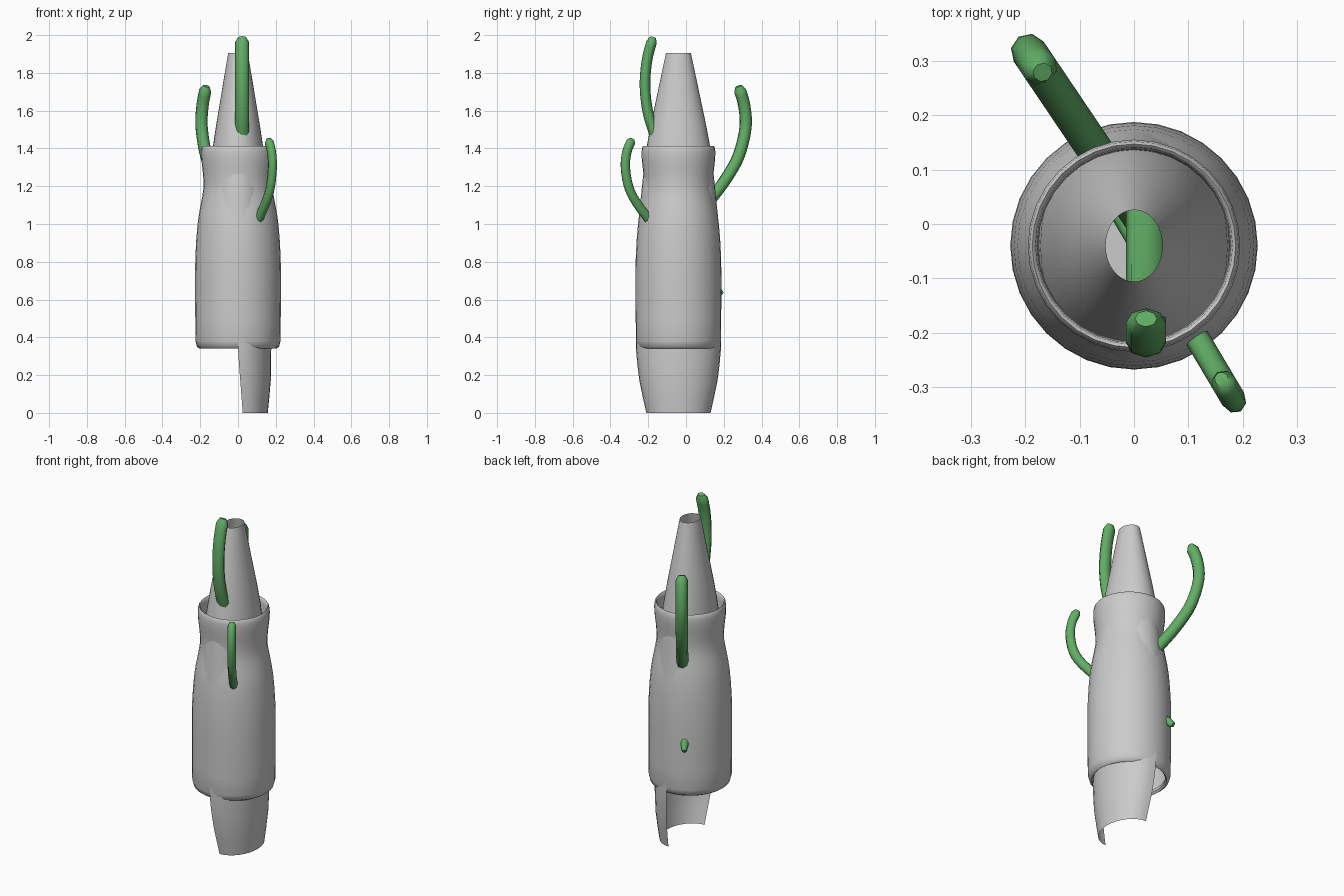
import bpy, bmesh, math
from mathutils import Vector

if "Cube" in bpy.data.objects:
    bpy.data.objects.remove(bpy.data.objects["Cube"])

CY = -0.04          # centre of the body in y
green = bpy.data.materials.new("green")
green.diffuse_color = (0.12, 0.42, 0.13, 1)
green.use_nodes = True
green.node_tree.nodes["Principled BSDF"].inputs["Base Color"].default_value = green.diffuse_color


def finish(bm, name, mat=None, angle=50):
    me = bpy.data.meshes.new(name)
    bm.to_mesh(me)
    bm.free()
    ob = bpy.data.objects.new(name, me)
    bpy.context.collection.objects.link(ob)
    if mat:
        me.materials.append(mat)
    bpy.ops.object.select_all(action='DESELECT')
    ob.select_set(True)
    bpy.context.view_layer.objects.active = ob
    bpy.ops.object.shade_smooth_by_angle(angle=math.radians(angle))
    return ob


def spline(pts, steps):
    """Catmull-Rom curve through tuples of numbers."""
    v = [Vector(p) for p in pts]
    v = [2 * v[0] - v[1]] + v + [2 * v[-1] - v[-2]]
    out = []
    for a, b, c, d in zip(v, v[1:], v[2:], v[3:]):
        for k in range(steps):
            t = k / steps
            out.append(0.5 * (2 * b + (c - a) * t + (2 * a - 5 * b + 4 * c - d) * t * t
                              + (3 * b - a - 3 * c + d) * t ** 3))
    return out + [v[-2]]


def bridge(bm, rings, closed=True):
    n = len(rings[0])
    for r, s in zip(rings, rings[1:]):
        for i in range(n if closed else n - 1):
            j = (i + 1) % n
            bm.faces.new((r[i], r[j], s[j], s[i]))


def lathe(bm, profile, squash=1.0, arc=(0, 360), n=32):
    """Spin (radius, z, x shift) points about the body axis."""
    full = arc[1] - arc[0] == 360
    rings = []
    for r, z, dx in profile:
        ring = []
        for i in range(n if full else n + 1):
            a = math.radians(arc[0] + (arc[1] - arc[0]) * i / n)
            ring.append(bm.verts.new((dx + squash * r * math.cos(a), CY + r * math.sin(a), z)))
        rings.append(ring)
    bridge(bm, rings, full)
    return rings


# outer body sleeve with rolled lips at both open ends
bm = bmesh.new()
outer = spline([(0.225, 0.38), (0.227, 0.6), (0.226, 0.82), (0.214, 1.0), (0.198, 1.1),
                (0.183, 1.19), (0.186, 1.27), (0.194, 1.34), (0.195, 1.385)], 2)
prof = [(0.198, 0.37), (0.194, 0.35), (0.203, 0.34), (0.217, 0.35)]
prof += [tuple(p) for p in outer]
prof += [(0.192, 1.406), (0.187, 1.413), (0.181, 1.408), (0.178, 1.385), (0.176, 1.33)]
lathe(bm, [(r, z, 0) for r, z in prof])
finish(bm, "body_sleeve")

# oval core with open tapered spout
bm = bmesh.new()
core = spline([(0.224, 0.6), (0.222, 0.85), (0.213, 1.0), (0.203, 1.1), (0.193, 1.2),
               (0.168, 1.41), (0.12, 1.65), (0.066, 1.905)], 2)
rings = lathe(bm, [(r, z, 0) for r, z in core], 0.79)
bm.faces.new(rings[0][::-1])
finish(bm, "core_spout")

# half-round lower shell, open towards -x
bm = bmesh.new()
shell = [(0.17, 0, 0.025), (0.188, 0.08, 0.019), (0.207, 0.17, 0.012), (0.218, 0.26, 0.005),
         (0.226, 0.35, 0), (0.225, 0.48, 0), (0.224, 0.6, 0)]
lathe(bm, shell, 0.78, (-90, 90), 16)
finish(bm, "lower_shell")


# curled tendrils that pass through the body
def tendril(name, origin, direction, path, wide, thick, n=8):
    d = Vector((*direction, 0)).normalized()
    side = Vector((-d.y, d.x, 0))
    o = Vector((*origin, 0))
    pts = [o + d * p.x + Vector((0, 0, p.y)) for p in spline(path, 4)]
    bm = bmesh.new()
    rings = []
    last = len(pts) - 1
    for k, p in enumerate(pts):
        t = (pts[min(k + 1, last)] - pts[max(k - 1, 0)]).normalized()
        up = side.cross(t)
        s = 0.55 if k in (0, last) else 1.0
        rings.append([bm.verts.new(p + s * (side * wide * math.cos(2 * math.pi * i / n)
                                            + up * thick * math.sin(2 * math.pi * i / n)))
                      for i in range(n)])
    bridge(bm, rings)
    bm.faces.new(rings[0][::-1])
    bm.faces.new(rings[-1])
    bmesh.ops.recalc_face_normals(bm, faces=bm.faces)
    finish(bm, name, green, 60)


tendril("front_tendril", (0.022, 0), (0, -1),
        [(0.174, 1.99), (0.204, 1.88), (0.217, 1.76), (0.211, 1.65), (0.188, 1.54),
         (0.13, 1.39), (0.04, 1.23), (-0.07, 1.06)], 0.037, 0.028)
tendril("back_tendril", (0, 0.03), (-0.56, 0.83),
        [(0.30, 1.73), (0.335, 1.63), (0.344, 1.51), (0.30, 1.36), (0.22, 1.24),
         (0.14, 1.15), (0.0, 1.0), (-0.14, 0.86)], 0.033, 0.033)
tendril("side_tendril", (0, -0.014), (0.51, -0.86),
        [(0.315, 1.45), (0.348, 1.38), (0.356, 1.29), (0.325, 1.17), (0.235, 1.05),
         (0.10, 0.92), (-0.08, 0.76), (-0.235, 0.63)], 0.023, 0.027)
